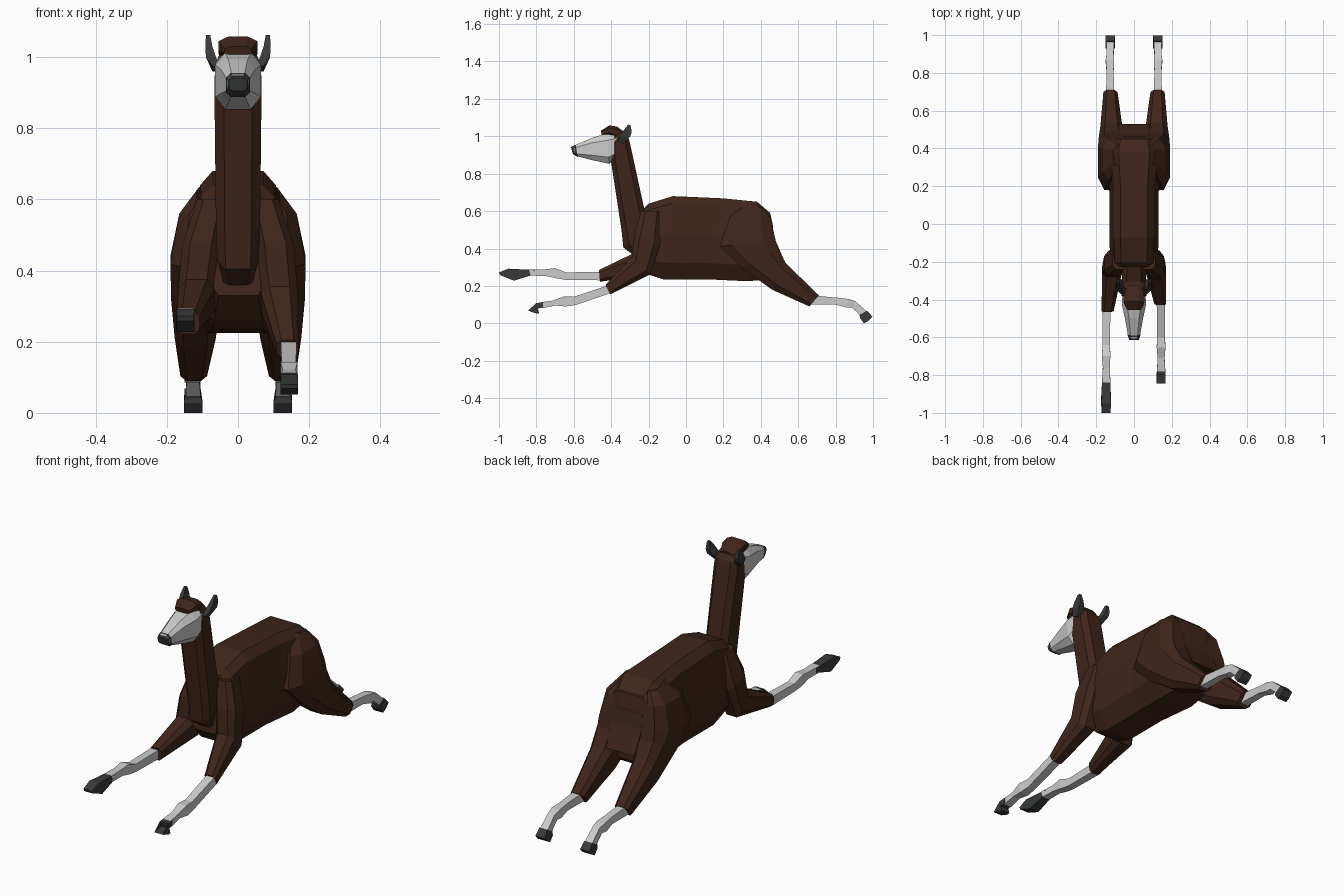
import bpy, bmesh


def material(name, color):
    m = bpy.data.materials.new(name)
    m.diffuse_color = (*color, 1)
    return m


BROWN = material("brown_wool", (0.05, 0.018, 0.010))
DARK = material("dark_hoof", (0.04, 0.042, 0.042))


def section(c):
    """Chamfered rectangle: fractions along the edge and across the width."""
    if c == 0:
        return [(0, 0), (0, 1), (1, 1), (1, 0)]
    d = 1 - c
    return [(0, c), (0, d), (c, 1), (d, 1), (1, d), (1, c), (d, 0), (c, 0)]


def loft(name, rings, mat=None, sec=section(0), side=1):
    """Rings are (y1, z1, y2, z2, x_in, x_out), or (..., half_width) if centred."""
    bm = bmesh.new()
    loops = []
    for r in rings:
        y1, z1, y2, z2 = r[:4]
        x0, x1 = r[4:] if len(r) == 6 else (-r[4], r[4])
        loops.append([bm.verts.new((side * (x0 + (x1 - x0) * v),
                                    y1 + (y2 - y1) * u,
                                    z1 + (z2 - z1) * u)) for u, v in sec])
    n = len(sec)
    for a, b in zip(loops, loops[1:]):
        for i in range(n):
            j = (i + 1) % n
            bm.faces.new((a[i], a[j], b[j], b[i]))
    bm.faces.new(loops[0])
    bm.faces.new(loops[-1])
    bmesh.ops.recalc_face_normals(bm, faces=bm.faces)
    me = bpy.data.meshes.new(name)
    bm.to_mesh(me)
    bm.free()
    if mat:
        me.materials.append(mat)
    ob = bpy.data.objects.new(name, me)
    bpy.context.collection.objects.link(ob)
    return ob


# Torso: section runs from spine to belly
half = [(0, .55), (.09, .82), (.45, 1), (.8, .95), (1, .55)]
torso_sec = [(u, .5 + w / 2) for u, w in half] + [(u, .5 - w / 2) for u, w in reversed(half)]
loft("torso", [
    (-.225, .615, -.27, .33, .10),
    (-.20, .64, -.20, .26, .125),
    (-.07, .68, -.12, .235, .13),
    (.20, .668, .12, .235, .13),
    (.38, .65, .33, .225, .15),
    (.45, .59, .44, .235, .13),
    (.465, .52, .465, .26, .10)], BROWN, torso_sec)

# Tail flap
loft("tail", [
    (.41, .61, .445, .595, .07),
    (.43, .46, .48, .44, .085),
    (.47, .34, .53, .325, .08)], BROWN)

# Neck
loft("neck", [
    (-.275, .36, -.20, .38, .04),
    (-.335, .405, -.19, .52, .058),
    (-.345, .50, -.225, .62, .062),
    (-.40, .86, -.30, .965, .066),
    (-.40, .99, -.305, .985, .06),
    (-.375, 1.025, -.335, 1.02, .045)], BROWN, section(.2))

# Head
loft("head", [
    (-.605, .948, -.59, .895, .030),
    (-.50, .992, -.50, .872, .048),
    (-.43, 1.013, -.41, .853, .064),
    (-.365, 1.02, -.375, .88, .060)], None, section(.22))
loft("nose", [
    (-.615, .942, -.605, .905, .026),
    (-.59, .955, -.578, .888, .034)], DARK, section(.2))
loft("hair_tuft", [
    (-.455, 1.03, -.45, 1.005, .038),
    (-.41, 1.058, -.42, 1.005, .055),
    (-.37, 1.052, -.37, .99, .054),
    (-.325, 1.02, -.33, .98, .035)], BROWN, section(.25))

for side, tag in ((1, "right"), (-1, "left")):
    # Ears
    loft("ear_" + tag, [
        (-.37, .975, -.335, .96, .05, .072),
        (-.352, 1.0, -.297, 1.0, .062, .09),
        (-.335, 1.03, -.29, 1.025, .072, .092),
        (-.31, 1.062, -.297, 1.06, .078, .090)], DARK, side=side)
    # Hind legs
    loft("thigh_" + tag, [
        (.30, .64, .42, .615, .02, .11),
        (.23, .56, .452, .56, .03, .165),
        (.18, .41, .477, .45, .04, .19),
        (.30, .295, .49, .40, .05, .188),
        (.46, .18, .535, .32, .062, .178),
        (.66, .09, .71, .15, .087, .162)], BROWN, section(.22), side)
    loft("hind_shank_" + tag, [
        (.66, .102, .69, .148, .105, .148),
        (.80, .10, .81, .137, .108, .145),
        (.855, .085, .87, .13, .105, .15),
        (.885, .085, .905, .118, .108, .145),
        (.93, .045, .965, .065, .105, .147)], None, section(0), side)
    loft("hind_hoof_" + tag, [
        (.928, .045, .968, .068, .105, .15),
        (.93, .028, .997, .035, .10, .152),
        (.952, .0, .975, .012, .10, .152)], DARK, section(0), side)

# Front legs: the two sides are in different poses
shoulder = [(-.24, .60, -.13, .60, .03, .115), (-.275, .48, -.14, .42, .05, .158)]
poses = {
    "right": (1, [(-.29, .355, -.19, .262, .065, .168), (-.43, .205, -.405, .155, .108, .17)],
              [(-.41, .205, -.40, .162, .12, .165), (-.60, .142, -.59, .098, .123, .163),
               (-.655, .143, -.645, .09, .12, .167), (-.71, .122, -.70, .095, .125, .162),
               (-.78, .112, -.77, .08, .122, .165)],
              [(-.765, .113, -.765, .085, .122, .166), (-.80, .108, -.845, .068, .12, .168),
               (-.785, .053, -.80, .052, .12, .168)]),
    "left": (-1, [(-.28, .375, -.20, .262, .065, .168), (-.465, .285, -.46, .222, .108, .172)],
             [(-.45, .276, -.45, .23, .125, .168), (-.64, .272, -.64, .232, .127, .166),
              (-.70, .295, -.69, .24, .125, .17), (-.76, .288, -.75, .253, .128, .165),
              (-.84, .288, -.83, .255, .125, .168)],
             [(-.81, .285, -.81, .262, .126, .168), (-.95, .292, -.92, .228, .122, .174),
              (-1.0, .272, -.995, .258, .124, .172)]),
}
for tag, (side, upper, shank, hoof) in poses.items():
    loft("shoulder_" + tag, shoulder + upper, BROWN, section(.22), side)
    loft("front_shank_" + tag, shank, None, section(0), side)
    loft("front_hoof_" + tag, hoof, DARK, section(0), side)
